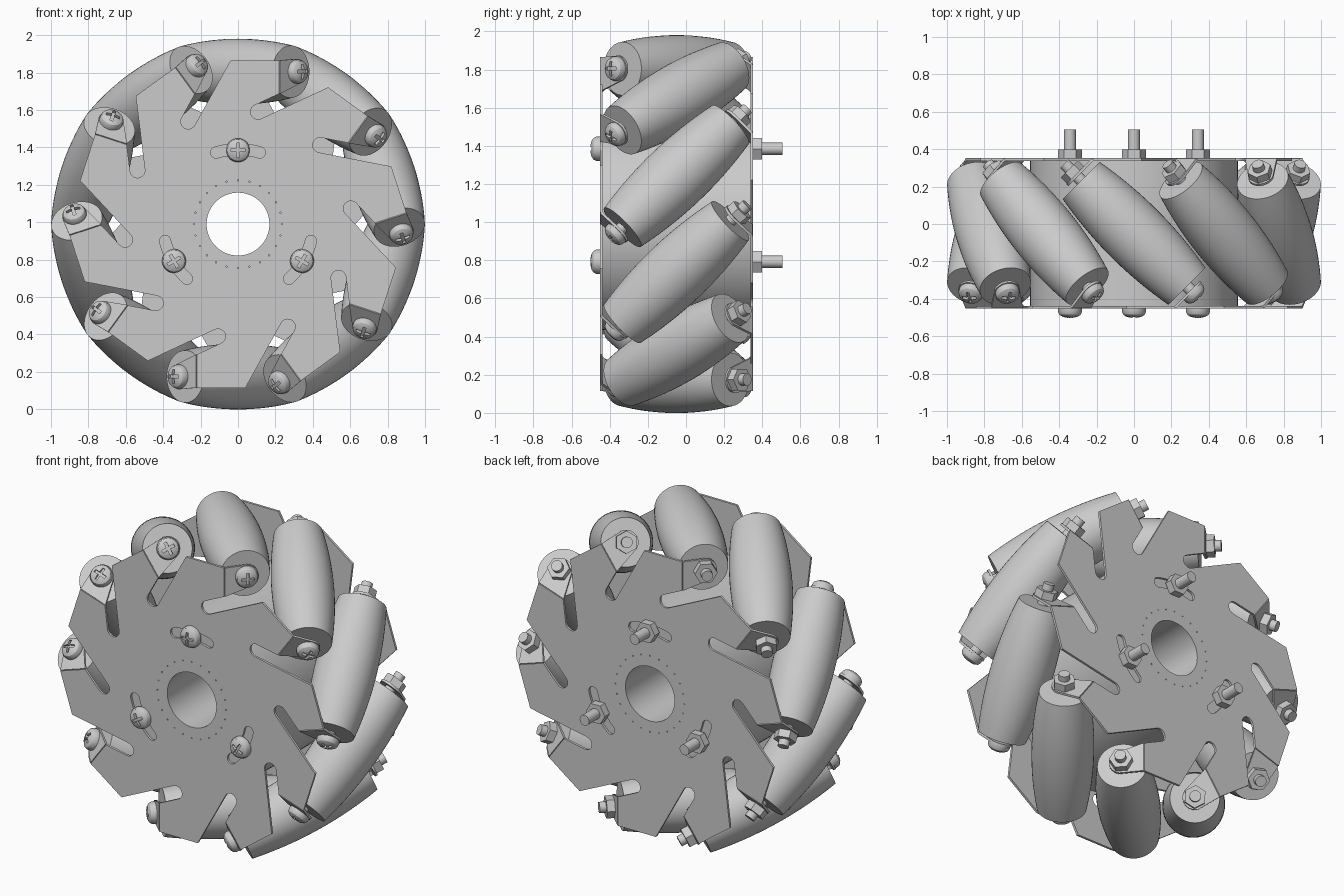
import bpy, bmesh
from math import sin, cos, pi, radians
from mathutils import Matrix, Vector

cube = bpy.data.objects.get("Cube")
if cube:
    bpy.data.objects.remove(cube, do_unlink=True)

ROLLERS, HUB_Z, MID_Y, HALF_GAP = 10, 0.99, -0.05, 0.395
AXLE_R, THICK = 0.815, 0.014
scene = bpy.context.scene.collection

grey = bpy.data.materials.new("light_grey")
grey.use_nodes = True
colour = (0.6, 0.6, 0.6, 1)
grey.diffuse_color = colour
grey.node_tree.nodes["Principled BSDF"].inputs["Base Color"].default_value = colour


def finish(mesh):
    mesh.materials.clear()
    mesh.materials.append(grey)
    mesh.shade_smooth()
    mesh.set_sharp_from_angle(angle=radians(30))
    return mesh


def lathe(name, profile, sides=40):
    """Spin (radius, height) points round local Z."""
    bm = bmesh.new()
    verts = [bm.verts.new((r, 0, h)) for r, h in profile]
    edges = [bm.edges.new(pair) for pair in zip(verts, verts[1:])]
    bmesh.ops.spin(bm, geom=verts + edges, cent=(0, 0, 0), axis=(0, 0, 1),
                   angle=2 * pi, steps=sides)
    bmesh.ops.remove_doubles(bm, verts=bm.verts, dist=1e-5)
    bmesh.ops.recalc_face_normals(bm, faces=bm.faces)
    mesh = bpy.data.meshes.new(name)
    bm.to_mesh(mesh)
    bm.free()
    return finish(mesh)


def rod(name, radius, low, high, sides=24):
    return lathe(name, [(0, low), (radius, low), (radius, high), (0, high)], sides)


def baked(obj):
    """Mesh of an object with its modifiers; the object is dropped."""
    bpy.context.view_layer.update()
    deps = bpy.context.evaluated_depsgraph_get()
    mesh = bpy.data.meshes.new_from_object(obj.evaluated_get(deps))
    bpy.data.objects.remove(obj, do_unlink=True)
    return finish(mesh)


def sheet(name, outlines):
    """Flat sheet from closed outlines; the inner ones become holes."""
    curve = bpy.data.curves.new(name, 'CURVE')
    curve.dimensions, curve.fill_mode, curve.extrude = '2D', 'BOTH', THICK / 2
    for points in outlines:
        spline = curve.splines.new('POLY')
        spline.points.add(len(points) - 1)
        for p, (x, y) in zip(spline.points, points):
            p.co = (x, y, 0, 1)
        spline.use_cyclic_u = True
    obj = bpy.data.objects.new(name, curve)
    scene.objects.link(obj)
    return baked(obj)


def arc(cx, cy, r, start, end, steps=10):
    angles = [radians(start + (end - start) * i / steps) for i in range(steps + 1)]
    return [(cx + r * cos(a), cy + r * sin(a)) for a in angles]


def turned(points, degrees):
    a = radians(degrees)
    return [(x * cos(a) - y * sin(a), x * sin(a) + y * cos(a)) for x, y in points]


def place(name, mesh, matrix):
    obj = bpy.data.objects.new(name, mesh)
    obj.matrix_world = Matrix.Translation((0, 0, HUB_Z)) @ matrix
    scene.objects.link(obj)


def along(origin, direction):
    quat = Vector(direction).to_track_quat('Z', 'Y')
    return Matrix.Translation(origin) @ quat.to_matrix().to_4x4()


# Toothed side plate with bore, three curved slots and a ring of pin holes
tooth = [(-0.04, 0.875), (0.22, 0.875), (0.22, 0.697)] + arc(0.107, 0.6, 0.04, 115, 295)
outline = []
for k in range(ROLLERS):
    outline += turned(tooth, -36 * k)
slot = (arc(0, 0, 0.43, 73, 107) + arc(*turned([(0.4, 0)], 107)[0], 0.03, 117, 277, 8)
        + arc(0, 0, 0.37, 107, 73) + arc(*turned([(0.4, 0)], 73)[0], 0.03, 263, 423, 8))
holes = [arc(0, 0, 0.168, 0, 355, 71)] + [turned(slot, a) for a in (0, 120, 240)]
holes += [arc(*turned([(0.235, 0)], 15 * i)[0], 0.004, 0, 300, 5) for i in range(24)]
plate_mesh = sheet("side_plate", [outline] + holes)

# Bent tab that carries one roller end
tab_mesh = sheet("roller_tab", [[(0, 0.697), (0, 0.875)] + arc(0.124, AXLE_R, 0.07, 80, -60)])

# Fasteners
head_mesh = lathe("screw_head", [(0, 0), (0.064, 0), (0.064, 0.018), (0.057, 0.033),
                                 (0.04, 0.044), (0.02, 0.049), (0, 0.05)], 32)
head = bpy.data.objects.new("screw_head", head_mesh)
scene.objects.link(head)
cutters = []
for size in ((0.076, 0.016, 0.06), (0.016, 0.076, 0.06)):
    bpy.ops.mesh.primitive_cube_add(size=1, location=(0, 0, 0.061))
    cutter = bpy.context.object
    cutter.scale = size
    cutter.hide_render = True
    cut = head.modifiers.new("cross", 'BOOLEAN')
    cut.operation, cut.object, cut.solver = 'DIFFERENCE', cutter, 'EXACT'
    cutters.append(cutter)
head_mesh = baked(head)
for cutter in cutters:
    bpy.data.objects.remove(cutter, do_unlink=True)
nut_mesh = rod("hex_nut", 0.065, 0, 0.046, 6)

# Hub drum and the two plates
y_half = HALF_GAP - THICK / 2
drum_mesh = lathe("hub_drum", [(0.168, -y_half), (0.555, -y_half), (0.555, y_half),
                               (0.168, y_half), (0.168, -y_half)], 72)
middle = Matrix.Translation((0, MID_Y, 0))
place("hub_drum", drum_mesh, middle @ along((0, 0, 0), (0, -1, 0)))
flips = {"front": middle, "back": middle @ Matrix.Rotation(pi, 4, 'Z')}
upright = Matrix.Translation((0, -HALF_GAP, 0)) @ Matrix.Rotation(pi / 2, 4, 'X')
for side, flip in flips.items():
    place(side + "_plate", plate_mesh, flip @ upright)

# Three long bolts through the hub
bolt_mesh = rod("hub_bolt", 0.032, -0.505, 0.4)
face = HALF_GAP + THICK / 2
for i in range(3):
    spin = Matrix.Rotation(2 * pi / 3 * i, 4, 'Y') @ Matrix.Translation((0, 0, 0.395))
    place(f"hub_bolt_{i}", bolt_mesh, spin @ along((0, 0, 0), (0, -1, 0)))
    place(f"hub_bolt_head_{i}", head_mesh, spin @ along((0, MID_Y - face, 0), (0, -1, 0)))
    place(f"hub_bolt_nut_{i}", nut_mesh, spin @ along((0, MID_Y + face, 0), (0, 1, 0)))

# Barrel rollers set at 45 degrees, each with axle, screw head, nut and two tabs
LENGTH, TAB = 0.4, 0.435
steps = [LENGTH * (i / 8 - 1) for i in range(17)]
barrel = [(0.176 - 0.225 * s * s, s) for s in steps]
roller_mesh = lathe("roller", [(0, -LENGTH)] + barrel + [(0, LENGTH)], 48)
axle_mesh = rod("roller_axle", 0.032, -0.525, TAB)
slant = along((0, 0, AXLE_R), (1, -1, 0))
fold = Matrix.Translation((0.22, -HALF_GAP, 0)) @ Matrix.Rotation(pi / 4, 4, 'Z') \
    @ Matrix.Rotation(pi / 2, 4, 'X')
outer = TAB + THICK / 2
for k in range(ROLLERS):
    spin = Matrix.Rotation(2 * pi * k / ROLLERS, 4, 'Y')
    base = spin @ middle @ slant
    place(f"roller_{k}", roller_mesh, base)
    place(f"roller_axle_{k}", axle_mesh, base)
    place(f"roller_screw_head_{k}", head_mesh, base @ Matrix.Translation((0, 0, outer)))
    place(f"roller_nut_{k}", nut_mesh, base @ along((0, 0, -outer), (0, 0, -1)))
    for side, flip in flips.items():
        place(f"{side}_tab_{k}", tab_mesh, spin @ flip @ fold)
